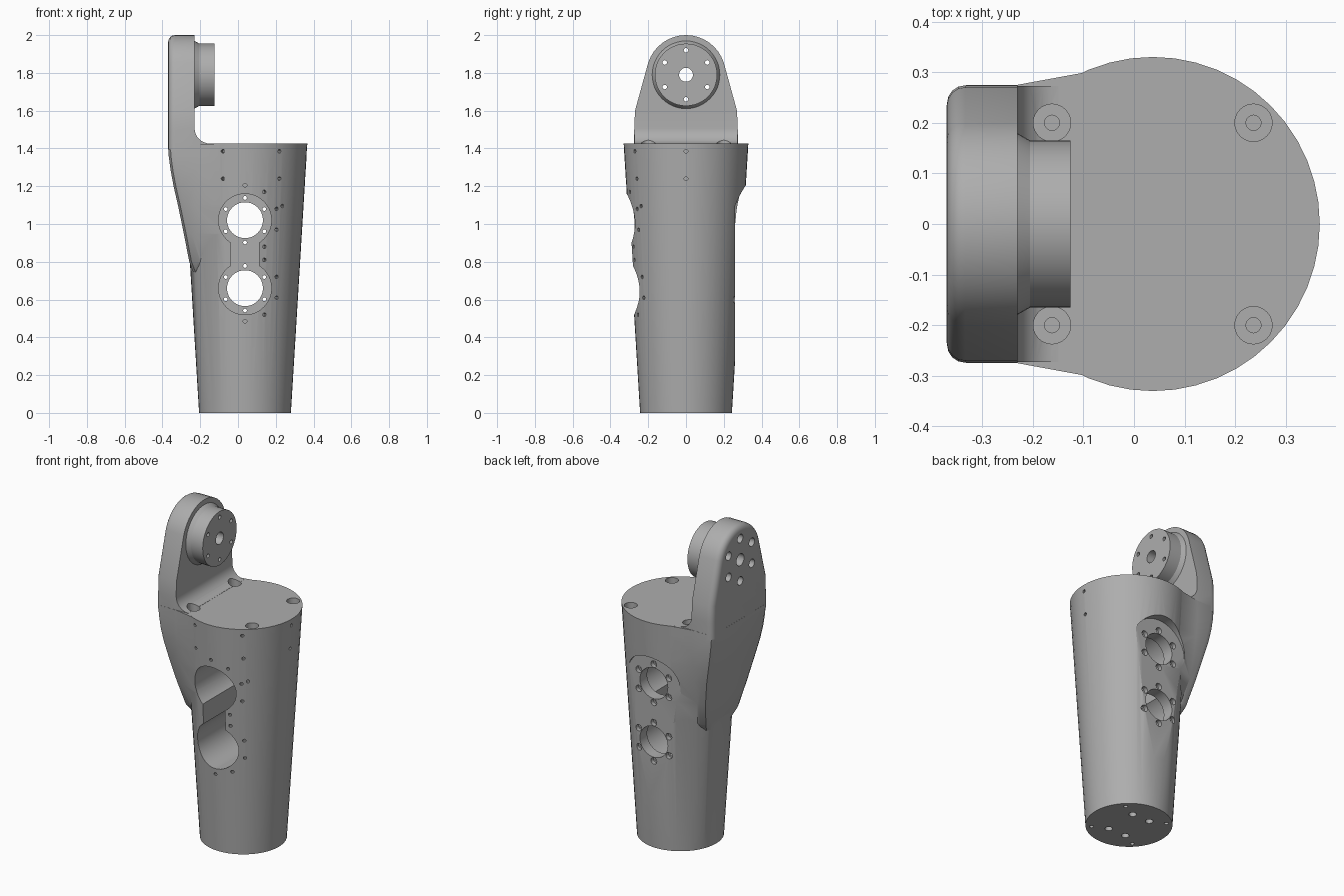
import bpy, bmesh, math
from mathutils import Vector

if "Cube" in bpy.data.objects:
    bpy.data.objects.remove(bpy.data.objects["Cube"])

CX, R0, R1, H = 0.037, 0.243, 0.33, 1.425   # tapered body
PIVOT_Z = 1.79                              # joint axis height
PORTS = (1.02, 0.66)                        # heights of the two front pockets

grey = bpy.data.materials.new("light_grey")
grey.use_nodes = True
grey.diffuse_color = (0.42, 0.42, 0.42, 1)
grey.node_tree.nodes["Principled BSDF"].inputs["Base Color"].default_value = grey.diffuse_color


def body_radius(z):
    return R0 + (R1 - R0) * z / H


def make(name, bm):
    bmesh.ops.recalc_face_normals(bm, faces=bm.faces)
    mesh = bpy.data.meshes.new(name)
    bm.to_mesh(mesh)
    bm.free()
    mesh.materials.append(grey)
    obj = bpy.data.objects.new(name, mesh)
    bpy.context.scene.collection.objects.link(obj)
    return obj


def add_cyl(bm, a, b, r, r2=None, sides=24):
    a, b = Vector(a), Vector(b)
    mat = (b - a).to_track_quat("Z", "Y").to_matrix().to_4x4()
    mat.translation = (a + b) / 2
    bmesh.ops.create_cone(bm, cap_ends=True, segments=sides, radius1=r,
                          radius2=r if r2 is None else r2, depth=(b - a).length, matrix=mat)


def add_prism(bm, points, offset):
    face = bm.faces.new([bm.verts.new(p) for p in points])
    moved = bmesh.ops.extrude_face_region(bm, geom=[face])["geom"]
    bmesh.ops.translate(bm, vec=offset, verts=[v for v in moved if isinstance(v, bmesh.types.BMVert)])
    if face not in bm.faces[:]:
        bm.faces.new([v for v in bm.verts if v in face.verts])


def combine(target, tool, op, keep=False):
    mod = target.modifiers.new("cut", "BOOLEAN")
    mod.operation, mod.solver, mod.object = op, "EXACT", tool
    bpy.context.view_layer.objects.active = target
    bpy.ops.object.modifier_apply(modifier=mod.name)
    if not keep:
        bpy.data.objects.remove(tool)


def cut_cylinders(targets, cylinders, sides=24):
    bm = bmesh.new()
    for a, b, r in cylinders:
        add_cyl(bm, a, b, r, sides=sides)
    tool = make("cutter", bm)
    for t in targets:
        combine(t, tool, "DIFFERENCE", keep=True)
    bpy.data.objects.remove(tool)


def hexagon(radius):
    return [(radius * math.sin(k * math.pi / 3), radius * math.cos(k * math.pi / 3)) for k in range(6)]


# Tapered round body
bm = bmesh.new()
add_cyl(bm, (CX, 0, 0), (CX, 0, H), R0, R1, sides=48)
body = make("tapered_body", bm)

# Lower shoulder: lofted from the body surface out to the arm
bm = bmesh.new()
rings = []
for z, xo, w in [(0.74, -0.235, 0.13), (0.8, -0.258, 0.17), (0.95, -0.287, 0.215), (1.1, -0.318, 0.248),
                 (1.2, -0.341, 0.264), (1.28, -0.356, 0.272), (1.36, -0.367, 0.275), (H - 0.0005, -0.37, 0.275)]:
    r, a = body_radius(z) * 0.998, math.radians(115)
    half = [(CX + r * math.cos(a), r * math.sin(a)), (max(-0.23, xo + 0.06), w), (xo + 0.04, w),
            (xo + 0.012, w - 0.012), (xo, w - 0.04)]
    loop = half + [(x, -y) for x, y in reversed(half)]
    rings.append([bm.verts.new((x, y, z)) for x, y in loop])
for low, high in zip(rings, rings[1:]):
    for i in range(len(low)):
        j = (i + 1) % len(low)
        bm.faces.new((low[i], low[j], high[j], high[i]))
bm.faces.new(rings[0])
bm.faces.new(rings[-1])
combine(body, make("shoulder", bm), "UNION")

# Upright arm plate with a rounded top and softened outer rim
side = [(0.274, H - 0.03), (0.274, 1.5), (0.27, 1.6)]
arc = [(0.21 * math.cos(t), PIVOT_Z + 0.21 * math.sin(t))
       for t in [math.radians(18 + 9 * k) for k in range(17)]]
outline = side + arc + [(-y, z) for y, z in reversed(side)]
bm = bmesh.new()
add_prism(bm, [(-0.3695, y, z) for y, z in outline], (0.1395, 0, 0))
rim = [e for e in bm.edges if all(v.co.x < -0.36 for v in e.verts)
       and any(v.co.z > H for v in e.verts)]
bmesh.ops.bevel(bm, geom=rim, offset=0.036, segments=4, profile=0.5, affect="EDGES")
combine(body, make("arm_plate", bm), "UNION")

# Fillet where the arm meets the top of the body
fillet = [(-0.26, H - 0.02), (-0.26, H + 0.081)]
fillet += [(-0.149 - 0.081 * math.cos(t), H + 0.082 - 0.081 * math.sin(t))
           for t in [math.pi / 16 * k for k in range(9)]]
fillet += [(-0.149, H - 0.02)]
bm = bmesh.new()
add_prism(bm, [(x, -0.273, z) for x, z in fillet], (0, 0.546, 0))
combine(body, make("arm_fillet", bm), "UNION")

# Round joint flange on the inner face of the arm
bm = bmesh.new()
add_cyl(bm, (-0.235, 0, PIVOT_Z), (-0.205, 0, PIVOT_Z), 0.182, 0.165, sides=48)
flange = make("joint_flange", bm)
bm = bmesh.new()
add_cyl(bm, (-0.215, 0, PIVOT_Z), (-0.125, 0, PIVOT_Z), 0.165, sides=48)
combine(flange, make("flange_disc", bm), "UNION")

# Flat relief with an arched top on the back
arch = [(0.185 * math.cos(math.pi * k / 24), PORTS[0] + 0.185 * math.sin(math.pi * k / 24))
        for k in range(25)]
bm = bmesh.new()
add_prism(bm, [(CX + x, 0.26, z) for x, z in arch + [(-0.185, 0.15), (0.185, 0.15)]], (0, 0.3, 0))
combine(body, make("back_relief", bm), "DIFFERENCE")

# Two deep round pockets joined by a slot, with ports through the back wall
FLOOR = 0.19
cut_cylinders([body], [((CX, -0.5, z), (CX, FLOOR, z), 0.14) for z in PORTS], 48)
bm = bmesh.new()
lo, hi = PORTS[1] + 0.1, PORTS[0] - 0.1
add_prism(bm, [(CX + x, -0.5, z) for x, z in ((-0.075, lo), (0.075, lo), (0.075, hi), (-0.075, hi))],
          (0, FLOOR + 0.499, 0))
combine(body, make("slot", bm), "DIFFERENCE")
cut_cylinders([body], [((CX, 0, z), (CX, 0.5, z), 0.095) for z in PORTS], 40)
bolts = [(CX + dx, z + dz) for z in PORTS for dx, dz in hexagon(0.118)]
cut_cylinders([body], [((x, 0.1, z), (x, 0.5, z), 0.01) for x, z in bolts], 12)
cut_cylinders([body], [((x, 0.235, z), (x, 0.5, z), 0.02) for x, z in bolts], 16)

# Counterbored screw holes in the top
corners = [(x, y) for x in (-0.162, 0.236) for y in (-0.2, 0.2)]
cut_cylinders([body], [((x, y, H - 0.035), (x, y, H + 0.2), 0.037) for x, y in corners])
cut_cylinders([body], [((x, y, H - 0.1), (x, y, H + 0.2), 0.015) for x, y in corners], 16)

# Mounting holes in the base
base = [(sx * 0.06, sy * 0.104, 0.022) for sx in (-1, 1) for sy in (-1, 1)]
base += [(sx * 0.148, sy * 0.148, 0.012) for sx in (-1, 1) for sy in (-1, 1)]
cut_cylinders([body], [((CX + x, y, -0.1), (CX + x, y, 0.06), r) for x, y, r in base], 16)

# Joint axis bore and bolt circle, counterbored from the outside
ring = [(y, PIVOT_Z + z) for y, z in hexagon(0.13)]
axis = [((-0.5, 0, PIVOT_Z), (0, 0, PIVOT_Z), 0.037)]
cut_cylinders([body, flange], axis + [((-0.5, y, z), (0, y, z), 0.012) for y, z in ring], 20)
cut_cylinders([body], [((-0.5, y, z), (-0.335, y, z), 0.026) for y, z in ring], 20)

# Small pilot holes drilled radially into the body
pilots = [(x, z) for x in (-0.08, 0.22, CX + R1) for z in (1.385, 1.24)]
pilots += [(0.14, z) for z in (1.17, 0.88, 0.81, 0.52)] + [(0.205, z) for z in (1.08, 0.97, 0.72, 0.61)]
pilots += [(0.235, 1.095), (CX, 1.205), (CX, 0.485)]
drills = []
for x, z in pilots:
    r = body_radius(z)
    c = min(1, (x - CX) / r) if x < 0.3 else 1
    d = Vector((c, -math.sqrt(1 - c * c), 0))
    mid = Vector((CX, 0, z))
    drills.append((mid + d * (r - 0.03), mid + d * (r + 0.03), 0.01))
cut_cylinders([body], drills, 10)

# Smooth shading with crisp edges
for obj in (body, flange):
    bpy.ops.object.select_all(action="DESELECT")
    obj.select_set(True)
    bpy.context.view_layer.objects.active = obj
    bpy.ops.object.shade_smooth_by_angle(angle=math.radians(28))
